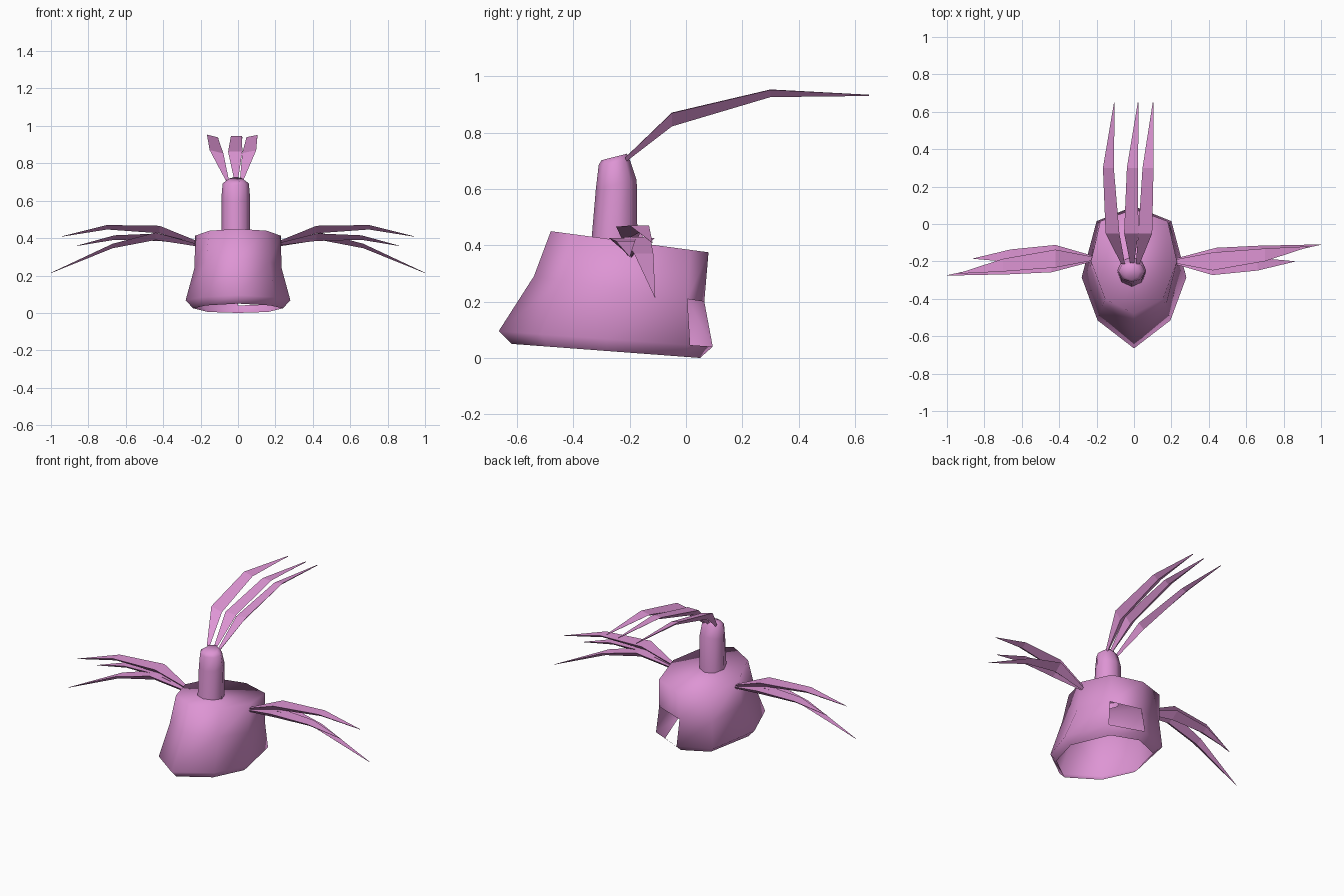
import bpy, bmesh
from mathutils import Vector

cube = bpy.data.objects.get("Cube")
if cube:
    bpy.data.objects.remove(cube)

pink = bpy.data.materials.new("orchid_pink")
pink.use_nodes = True
colour = (0.73, 0.30, 0.66, 1)
pink.diffuse_color = colour
bsdf = next(n for n in pink.node_tree.nodes if n.type == 'BSDF_PRINCIPLED')
bsdf.inputs["Base Color"].default_value = colour
bsdf.inputs["Roughness"].default_value = 0.8


def loft(name, rings, cap_start, cap_end, smooth, hole=None):
    """Skin a list of closed rings; hole = (ring, side) of a missing panel."""
    bm = bmesh.new()
    loops = [[bm.verts.new(p) for p in ring] for ring in rings]
    n = len(loops[0])
    for r in range(len(loops) - 1):
        for i in range(n):
            if (r, i) != hole:
                j = (i + 1) % n
                bm.faces.new((loops[r][i], loops[r][j], loops[r + 1][j], loops[r + 1][i]))
    if cap_start:
        bm.faces.new(loops[0][::-1])
    if cap_end:
        bm.faces.new(loops[-1])
    bmesh.ops.remove_doubles(bm, verts=bm.verts, dist=0.0005)
    bmesh.ops.recalc_face_normals(bm, faces=bm.faces)
    for f in bm.faces:
        f.smooth = smooth
    mesh = bpy.data.meshes.new(name)
    bm.to_mesh(mesh)
    bm.free()
    mesh.materials.append(pink)
    obj = bpy.data.objects.new(name, mesh)
    bpy.context.collection.objects.link(obj)
    return obj


def body_ring(front, back, half):
    """Eight-sided tilted ring: front and back are (y, z), half holds (x, y)."""
    def at(x, y):
        t = (y - front[0]) / (back[0] - front[0])
        return (x, y, front[1] + t * (back[1] - front[1]))
    left = [at(x, y) for x, y in half]
    right = [at(-x, y) for x, y in reversed(half)]
    return [at(0, front[0])] + left + [at(0, back[0])] + right


# Flared body, open underneath, one panel missing at the back left
body = [
    body_ring((-.62, .05), (.05, 0), [(.17, -.49), (.24, -.28), (.16, -.02)]),
    body_ring((-.665, .095), (.095, .04), [(.195, -.515), (.28, -.285), (.2, .015)]),
    body_ring((-.54, .29), (.065, .2), [(.17, -.44), (.232, -.23), (.185, .005)]),
    body_ring((-.48, .45), (.08, .375), [(.155, -.40), (.23, -.2), (.18, .015)]),
]
loft("body", body, False, True, True, hole=(1, 3))

# Neck: eight-sided column leaning back, with a rounded tip
octagon = [(0, -1), (.7, -.7), (1, 0), (.7, .7), (0, 1), (-.7, .7), (-1, 0), (-.7, -.7)]
neck = []
for y0, y1, z0, z1, rx in [(-.338, -.172, .39, .39, .077), (-.32, -.175, .6, .63, .077),
                           (-.31, -.198, .685, .70, .07), (-.30, -.21, .702, .725, .042)]:
    neck.append([(-.012 + rx * u, (y0 + y1) / 2 + v * (y1 - y0) / 2,
                  (z0 + z1) / 2 + v * (z1 - z0) / 2) for u, v in octagon])
loft("neck", neck, False, True, True)


def feather(name, points, side, widths, keel):
    """Bent blade with a V-shaped section, from root to pointed tip."""
    side = Vector(side).normalized()
    rings = []
    for p, w, k in zip(points, widths, keel):
        p = Vector(p)
        rings.append([p + side * w, p - side * w, p - Vector((0, 0, k))])
    return loft(name, rings, True, False, False)


# Crest feathers sweeping back from the neck
for name, xs, roll in [("crest_feather_right", (-.058, -.115, -.137, -.105), .25),
                       ("crest_feather_middle", (-.01, -.015, -.008, .022), 0),
                       ("crest_feather_left", (.02, .06, .075, .102), -.2)]:
    path = list(zip(xs, (-.215, -.05, .3, .65), (.71, .862, .946, .934)))
    feather(name, path, (1, 0, -roll), (.01, .038, .03, .002), (.015, .04, .02, .004))

# Side feathers; the right group is the left one turned half around
side_paths = {
    "upper": [(.22, -.2, .385), (.42, -.2, .466), (.7, -.165, .47), (.94, -.12, .41)],
    "middle": [(.22, -.205, .375), (.42, -.225, .425), (.66, -.215, .415), (.86, -.2, .36)],
    "lower": [(.22, -.195, .37), (.44, -.175, .43), (.67, -.15, .37), (1, -.11, .215)],
}
for label, path in side_paths.items():
    turned = [(-x, -.385 - y, z) for x, y, z in path]
    for group, pts in (("left", path), ("right", turned)):
        feather(f"{group}_{label}_feather", pts, (0, 1, 0),
                (.01, .048, .034, .001), (.014, .04, .024, .002))
